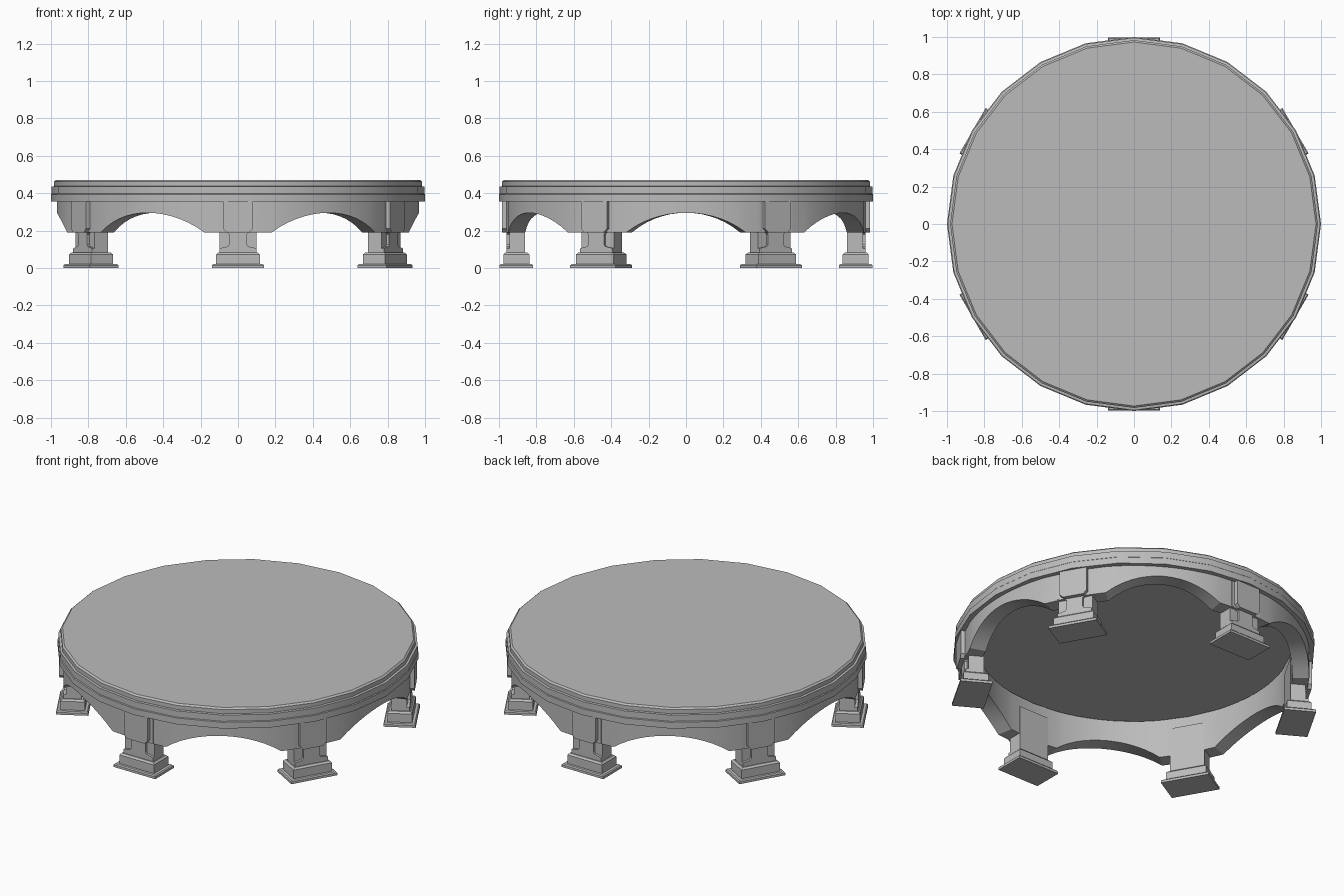
import bpy, bmesh, math
from mathutils import Matrix

cube = bpy.data.objects.get("Cube")
if cube:
    bpy.data.objects.remove(cube, do_unlink=True)

stone = bpy.data.materials.new("grey")
stone.use_nodes = True
GREY = (0.5, 0.5, 0.5, 1)
stone.diffuse_color = GREY
stone.node_tree.nodes["Principled BSDF"].inputs["Base Color"].default_value = GREY

LEGS = 6


def finish(name, bm, smooth=True):
    bmesh.ops.recalc_face_normals(bm, faces=bm.faces)
    mesh = bpy.data.meshes.new(name)
    bm.to_mesh(mesh)
    bm.free()
    mesh.materials.append(stone)
    obj = bpy.data.objects.new(name, mesh)
    bpy.context.collection.objects.link(obj)
    bpy.ops.object.select_all(action="DESELECT")
    obj.select_set(True)
    bpy.context.view_layer.objects.active = obj
    if smooth:
        bpy.ops.object.shade_smooth_by_angle(angle=math.radians(25))
    return obj


def lathe(name, profile, sides):
    """Closed body turned from (radius, height) points, capped at both ends."""
    bm = bmesh.new()
    rings = []
    for r, z in profile:
        rings.append([bm.verts.new((r * math.cos(math.tau * i / sides),
                                    r * math.sin(math.tau * i / sides), z))
                      for i in range(sides)])
    for a, b in zip(rings, rings[1:]):
        for i in range(sides):
            j = (i + 1) % sides
            bm.faces.new((a[i], a[j], b[j], b[i]))
    bm.faces.new(rings[0])
    bm.faces.new(rings[-1])
    return finish(name, bm)


def add_box(bm, half, r0, r1, z0, z1, bevel=0):
    """Block facing the front, spanning radii r0 to r1."""
    m = Matrix.Translation((0, -(r0 + r1) / 2, (z0 + z1) / 2))
    m = m @ Matrix.Diagonal((2 * half, r1 - r0, z1 - z0, 1))
    verts = bmesh.ops.create_cube(bm, size=1, matrix=m)["verts"]
    if bevel:
        edges = {e for v in verts for e in v.link_edges
                 if all(w.co.z > (z0 + z1) / 2 for w in e.verts)}
        bmesh.ops.bevel(bm, geom=list(edges), offset=bevel, segments=1,
                        affect="EDGES")


def add_plate(bm, half_outline, r0, r1):
    """Mirrored (x, z) outline extruded outwards from r0 to r1."""
    outline = half_outline + [(-x, z) for x, z in reversed(half_outline)]
    face = bm.faces.new([bm.verts.new((x, -r0, z)) for x, z in outline])
    out = bmesh.ops.extrude_face_region(bm, geom=[face])["geom"]
    moved = [g for g in out if isinstance(g, bmesh.types.BMVert)]
    bmesh.ops.translate(bm, vec=(0, r0 - r1, 0), verts=moved)


# Round top with stepped rim and hollow underside
lathe("table_top", [
    (0.89, 0.43), (0.89, 0.415), (0.9, 0.415), (0.9, 0.355), (1.0, 0.355),
    (1.0, 0.393), (0.996, 0.397), (0.996, 0.435), (0.983, 0.437),
    (0.983, 0.462), (0.973, 0.471)], 24)

# Apron ring with one arch between each pair of legs
SPRING, CROWN, STEPS = 0.19, 0.295, 14
SPAN = math.radians(19.3)
half = 0.97 * math.sin(SPAN)
rise = CROWN - SPRING
radius = (half ** 2 + rise ** 2) / (2 * rise)
stations = []
for leg in range(LEGS):
    mid = math.tau * leg / LEGS
    for k in range(STEPS + 1):
        t = SPAN * (2 * k / STEPS - 1)
        drop = radius - math.sqrt(radius ** 2 - (half * t / SPAN) ** 2)
        stations.append((mid + t, CROWN - drop))
    stations.append((mid + math.pi / LEGS, SPRING))
bm = bmesh.new()
loops = []
for a, z in stations:
    corners = [(0.875, z), (0.968, z), (0.968, 0.37), (0.875, 0.425)]
    loops.append([bm.verts.new((r * math.cos(a), r * math.sin(a), h))
                  for r, h in corners])
for i, a in enumerate(loops):
    b = loops[(i + 1) % len(loops)]
    for k in range(4):
        n = (k + 1) % 4
        bm.faces.new((a[k], a[n], b[n], b[k]))
finish("arched_apron", bm)

# Legs: footing, block, shaft, notched bracket and raised upper panel
for i in range(LEGS):
    bm = bmesh.new()
    add_box(bm, 0.14, 0.818, 0.997, 0, 0.02, 0.006)
    add_box(bm, 0.117, 0.838, 0.976, 0.018, 0.082, 0.01)
    add_box(bm, 0.1, 0.86, 0.945, 0.08, 0.36)
    add_plate(bm, [(0.1, 0.08), (0.1, 0.105), (0.055, 0.115), (0.048, 0.125),
                   (0.048, 0.18), (0.055, 0.188), (0.1, 0.195), (0.1, 0.36)],
              0.94, 0.96)
    add_plate(bm, [(0.06, 0.19), (0.08, 0.21), (0.08, 0.36)], 0.955, 0.985)
    bmesh.ops.rotate(bm, verts=bm.verts, cent=(0, 0, 0),
                     matrix=Matrix.Rotation(math.tau * i / LEGS, 3, "Z"))
    finish(f"leg_{i + 1}", bm, smooth=False)
